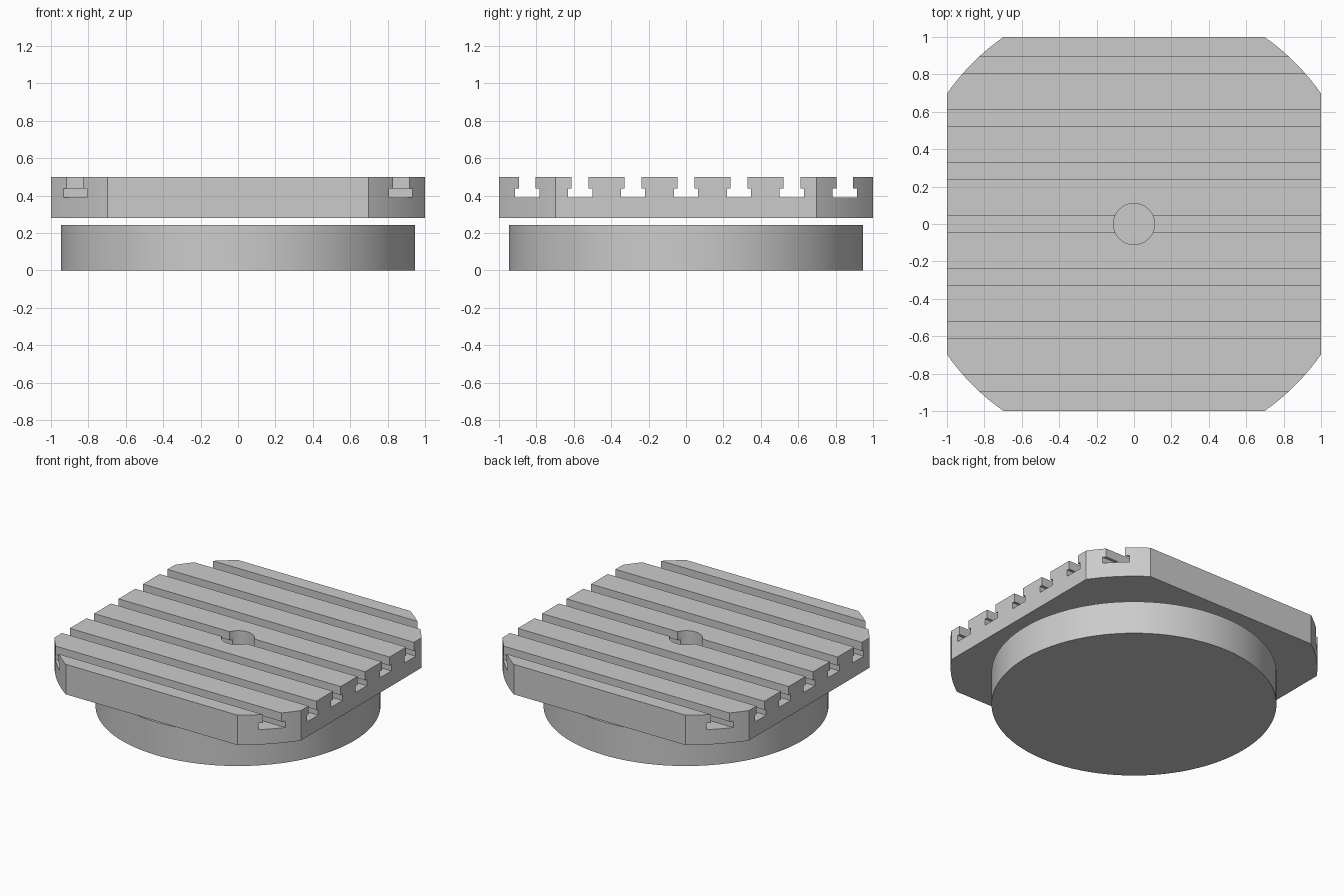
import bpy, bmesh, math

cube = bpy.data.objects.get("Cube")
if cube:
    bpy.data.objects.remove(cube, do_unlink=True)

steel = bpy.data.materials.new("machined grey")
steel.use_nodes = True
GREY = (0.6, 0.6, 0.6, 1)
steel.diffuse_color = GREY
steel.node_tree.nodes["Principled BSDF"].inputs["Base Color"].default_value = GREY


def prism(name, profile, offset):
    """Extrude a closed 3D outline along an offset vector."""
    bm = bmesh.new()
    face = bm.faces.new([bm.verts.new(p) for p in profile])
    ext = bmesh.ops.extrude_face_region(bm, geom=[face])
    verts = [g for g in ext["geom"] if isinstance(g, bmesh.types.BMVert)]
    bmesh.ops.translate(bm, verts=verts, vec=offset)
    bmesh.ops.recalc_face_normals(bm, faces=bm.faces)
    mesh = bpy.data.meshes.new(name)
    bm.to_mesh(mesh)
    bm.free()
    mesh.materials.append(steel)
    obj = bpy.data.objects.new(name, mesh)
    bpy.context.collection.objects.link(obj)
    return obj


def circle(radius, z, count):
    return [(radius * math.cos(2 * math.pi * i / count),
             radius * math.sin(2 * math.pi * i / count), z) for i in range(count)]


def activate(obj):
    bpy.ops.object.select_all(action="DESELECT")
    obj.select_set(True)
    bpy.context.view_layer.objects.active = obj


def cut(obj, cutter):
    activate(obj)
    mod = obj.modifiers.new("cut", "BOOLEAN")
    mod.operation = "DIFFERENCE"
    mod.solver = "EXACT"
    mod.object = cutter
    bpy.ops.object.modifier_apply(modifier=mod.name)
    bpy.data.objects.remove(cutter, do_unlink=True)


def smooth(obj):
    activate(obj)
    bpy.ops.object.shade_smooth_by_angle(angle=math.radians(25))


# Round base
base = prism("round_base", circle(0.947, 0, 96), (0, 0, 0.242))
smooth(base)

# Table top: square with corners turned to a larger circle
BOTTOM, TOP, FLAT, STEPS = 0.28, 0.5, 0.697, 10
radius = math.hypot(1, FLAT)
start = math.atan2(FLAT, 1)
outline = []
for quarter in range(4):
    for i in range(STEPS + 1):
        a = start + (math.pi / 2 - 2 * start) * i / STEPS + quarter * math.pi / 2
        outline.append((radius * math.cos(a), radius * math.sin(a), BOTTOM))
table = prism("slotted_table", outline, (0, 0, TOP - BOTTOM))

# T-slots running across the table
NECK, FOOT, FLOOR, STEP = 0.045, 0.065, 0.39, 0.437
half = [(FOOT, FLOOR), (FOOT, STEP), (NECK, STEP), (NECK, TOP + 0.1)]
tee = half + [(-y, z) for y, z in reversed(half)]
for n in range(-3, 4):
    slot = [(-1.2, y + n * 0.283, z) for y, z in tee]
    cut(table, prism("slot_cutter", slot, (2.4, 0, 0)))

# Centre bore
cut(table, prism("bore_cutter", circle(0.11, 0.2, 48), (0, 0, 0.5)))
smooth(table)
